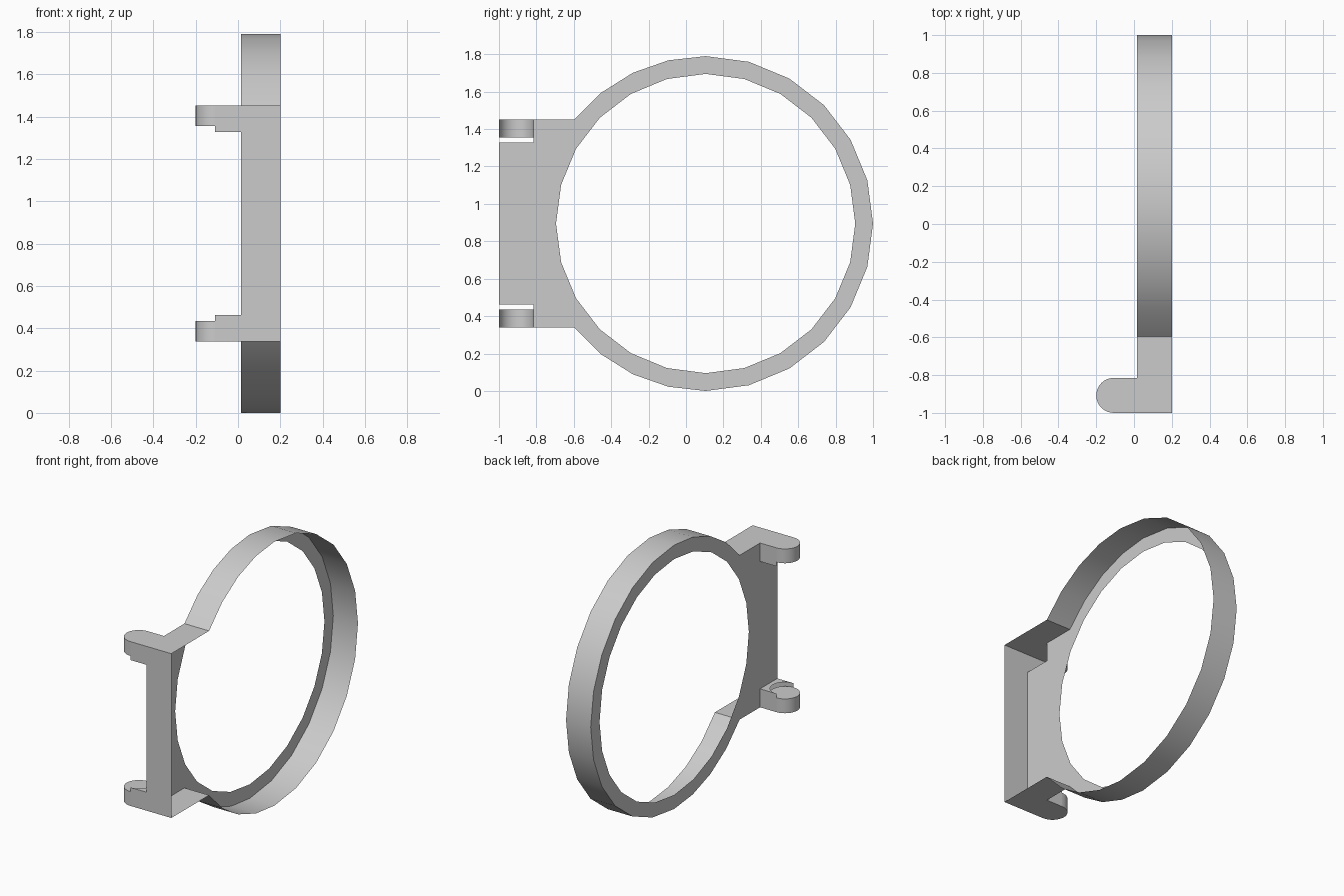
import bpy, bmesh
from math import sin, cos, pi, radians

if "Cube" in bpy.data.objects:
    bpy.data.objects.remove(bpy.data.objects["Cube"])

CY, CZ = 0.105, 0.895            # ring centre
R_OUT, R_IN = 0.895, 0.80
X0, X1 = 0.015, 0.2              # sheet plane and open rim
CORNER = radians(51.5)           # where the ring meets the hinge plate
H_TOP = R_OUT * cos(CORNER)      # half height of hinge plate
Y_JOIN = CY - R_OUT * sin(CORNER)
Y_FRONT, Y_LUG = -1.0, -0.815
H_LID, H_DISC = 0.432, 0.46      # knuckle levels, from mid height
KX, KY, KR = -0.1075, -0.9075, 0.0925


def finish(bm, name):
    bmesh.ops.remove_doubles(bm, verts=bm.verts, dist=1e-4)
    bmesh.ops.recalc_face_normals(bm, faces=bm.faces)
    me = bpy.data.meshes.new(name)
    bm.to_mesh(me)
    bm.free()
    ob = bpy.data.objects.new(name, me)
    bpy.context.collection.objects.link(ob)
    bpy.ops.object.select_all(action='DESELECT')
    ob.select_set(True)
    bpy.context.view_layer.objects.active = ob
    bpy.ops.object.shade_smooth_by_angle(angle=radians(30))
    return ob


def face(bm, pts):
    return bm.faces.new([bm.verts.new(p) for p in pts])


def arc(a0, a1, n):
    return [(KX + KR * cos(a0 + (a1 - a0) * i / n),
             KY + KR * sin(a0 + (a1 - a0) * i / n)) for i in range(n + 1)]


# outer ring outline: fine steps near the plate, 15 degree steps elsewhere
angles = [-CORNER + CORNER * i / 4 for i in range(4)]
angles += [radians(15 * i) for i in range(13)]
angles += [pi + CORNER * i / 4 for i in range(1, 5)]
outer = [(CY + R_OUT * sin(a), CZ + R_OUT * cos(a)) for a in angles]
inner = [(CY + R_IN * sin(2 * pi * i / 24), CZ + R_IN * cos(2 * pi * i / 24))
         for i in range(24)]

# flat ring and hinge plate, notched where the knuckles open
bm = bmesh.new()
outline = outer + [(Y_LUG, CZ - H_TOP), (Y_LUG, CZ - H_LID), (Y_FRONT, CZ - H_LID),
                   (Y_FRONT, CZ + H_LID), (Y_LUG, CZ + H_LID), (Y_LUG, CZ + H_TOP)]
edges = []
for loop in (outline, inner):
    vs = [bm.verts.new((X0, y, z)) for y, z in loop]
    edges += [bm.edges.new((vs[i - 1], vs[i])) for i in range(len(vs))]
bmesh.ops.triangle_fill(bm, use_beauty=True, use_dissolve=False, edges=edges,
                        normal=(-1, 0, 0))
finish(bm, "ring_plate")

# outer band of the ring
bm = bmesh.new()
for (y, z), (v, w) in zip(outer, outer[1:]):
    face(bm, [(X0, y, z), (X1, y, z), (X1, v, w), (X0, v, w)])
finish(bm, "ring_band")

# front wall of the hinge plate
bm = bmesh.new()
face(bm, [(X0, Y_FRONT, CZ - H_TOP), (X1, Y_FRONT, CZ - H_TOP),
          (X1, Y_FRONT, CZ + H_TOP), (X0, Y_FRONT, CZ + H_TOP)])
finish(bm, "hinge_wall")


# hinge knuckle with end cap, mirrored about mid height
def knuckle(name, s):
    bm = bmesh.new()

    def flat(pts, h):
        face(bm, [(x, y, CZ + s * h) for x, y in pts])

    def wall(pts, h):
        for (x, y), (u, v) in zip(pts, pts[1:]):
            face(bm, [(x, y, CZ + s * h), (u, v, CZ + s * h),
                      (u, v, CZ + s * H_TOP), (x, y, CZ + s * H_TOP)])

    nose = arc(pi / 2, 3 * pi / 2, 16)
    flat([(X1, Y_FRONT), (X1, Y_JOIN), (X0, Y_JOIN), (X0, Y_LUG)] + nose
         + [(X0, Y_FRONT)], H_TOP)
    wall(nose, H_DISC)
    wall([(X0, Y_LUG), nose[0]], H_LID)
    wall([nose[-1], (X0, Y_FRONT)], H_LID)
    flat([(X0, Y_FRONT), (X0, Y_LUG)] + arc(pi / 2, -pi / 2, 16), H_LID)
    flat(arc(0, 2 * pi, 32)[:-1], H_DISC)
    finish(bm, name)


knuckle("upper_knuckle", 1)
knuckle("lower_knuckle", -1)
